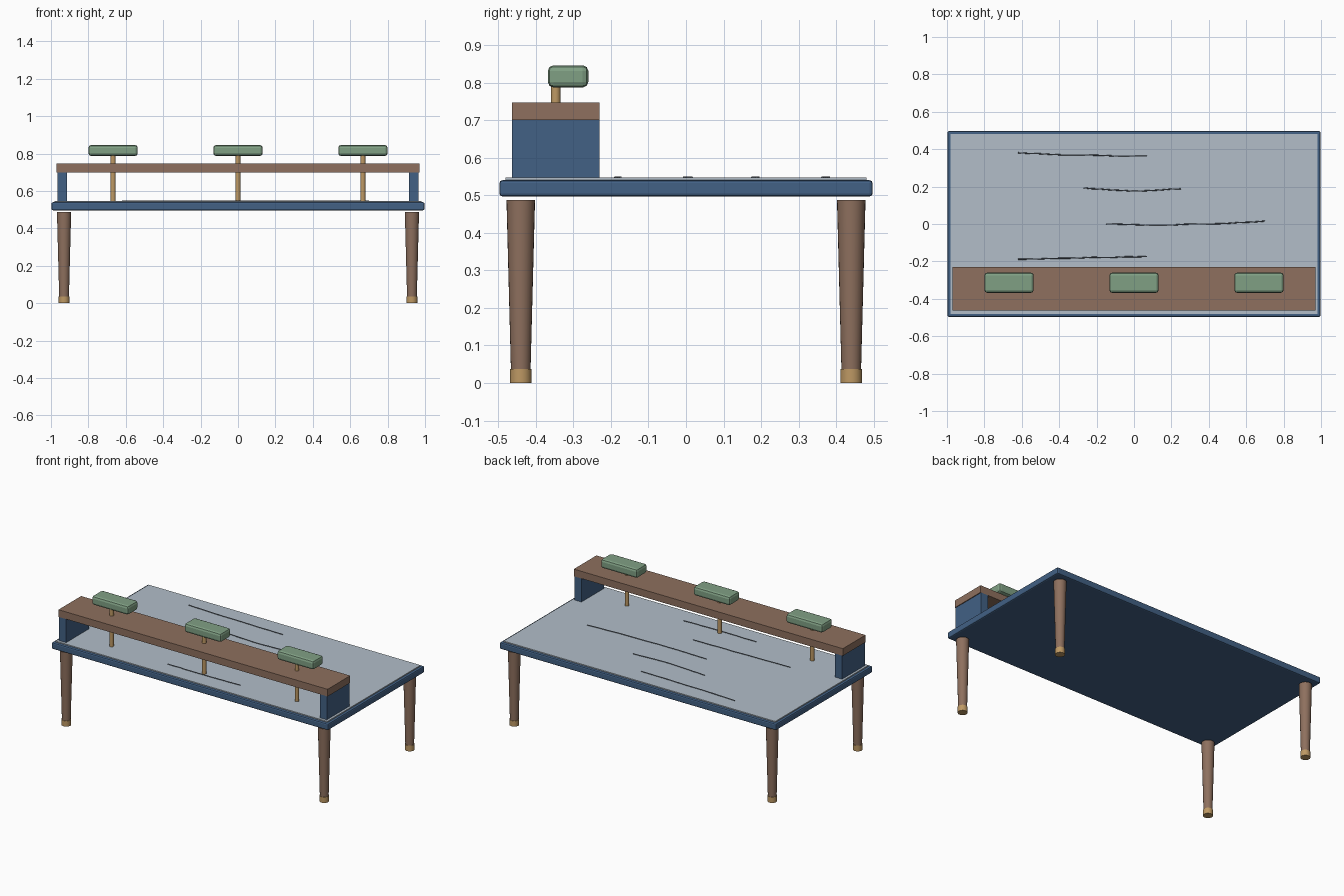
import bpy, math, random

if "Cube" in bpy.data.objects:
    bpy.data.objects.remove(bpy.data.objects["Cube"])

random.seed(4)


def material(name, rgb):
    m = bpy.data.materials.new(name)
    lin = [((c / 255 + 0.055) / 1.055) ** 2.4 for c in rgb]
    m.diffuse_color = (*lin, 1)
    m.use_nodes = True
    m.node_tree.nodes["Principled BSDF"].inputs["Base Color"].default_value = m.diffuse_color
    return m


BLUE = material("navy_blue", (66, 97, 133))
BROWN = material("walnut_brown", (142, 112, 94))
BRASS = material("brass", (190, 153, 100))
GREEN = material("sage_green", (128, 160, 132))
STONE = material("pale_stone", (178, 190, 201))
VEIN = material("vein_grey", (85, 92, 102))


def finish(name, mat):
    ob = bpy.context.object
    ob.name = name
    ob.data.materials.append(mat)
    return ob


def box(name, x, y, z, mat, bevel=0, segments=2):
    """Box from (min, max) ranges, with optional rounded edges."""
    bpy.ops.mesh.primitive_cube_add(
        size=1, location=[(a + b) / 2 for a, b in (x, y, z)])
    ob = finish(name, mat)
    ob.scale = [b - a for a, b in (x, y, z)]
    bpy.ops.object.transform_apply(location=False, rotation=False, scale=True)
    if bevel:
        mod = ob.modifiers.new("rounded_edges", 'BEVEL')
        mod.width, mod.segments = bevel, segments
    return ob


def rod(name, x, y, z, r_low, r_top, mat, sides=24):
    bpy.ops.mesh.primitive_cone_add(
        vertices=sides, radius1=r_low, radius2=r_top, depth=z[1] - z[0],
        location=(x, y, sum(z) / 2))
    ob = finish(name, mat)
    bpy.ops.object.shade_smooth_by_angle(angle=math.radians(40))
    return ob


# Table top with inset stone panel
box("table_top", (-0.997, 0.997), (-0.497, 0.497), (0.497, 0.54), BLUE, 0.008)
box("stone_panel", (-0.98, 0.98), (-0.48, 0.48), (0.53, 0.547), STONE)

# Thin wavy veins on the stone: start x, end x, start y, middle y, end y
for x0, x1, y0, ym, y1 in [(-0.62, 0.07, 0.382, 0.368, 0.364),
                           (-0.27, 0.25, 0.195, 0.177, 0.190),
                           (-0.15, 0.70, 0.000, -0.003, 0.014),
                           (-0.62, 0.07, -0.190, -0.180, -0.174),
                           (-0.25, 0.27, -0.365, -0.367, -0.362)]:
    curve = bpy.data.curves.new("vein", 'CURVE')
    curve.dimensions = '3D'
    curve.bevel_depth, curve.bevel_resolution = 0.003, 1
    curve.use_fill_caps = True
    spline = curve.splines.new('POLY')
    n = 12
    spline.points.add(n)
    for i, p in enumerate(spline.points):
        t = i / n
        y = (1 - t) ** 2 * y0 + 2 * t * (1 - t) * (2 * ym - (y0 + y1) / 2) + t * t * y1
        p.co = (x0 + (x1 - x0) * t, y + random.uniform(-0.002, 0.002), 0.5475, 1)
    curve.materials.append(VEIN)
    bpy.context.collection.objects.link(bpy.data.objects.new("stone_vein", curve))

# Tapered legs with brass feet
for sx in (-1, 1):
    for sy in (-1, 1):
        rod("leg", sx * 0.93, sy * 0.44, (0.03, 0.487), 0.026, 0.038, BROWN)
        rod("foot", sx * 0.93, sy * 0.44, (0, 0.037), 0.029, 0.029, BRASS)

# Raised shelf on two side supports
box("shelf", (-0.97, 0.97), (-0.463, -0.23), (0.70, 0.747), BROWN)
for s in (-1, 1):
    box("shelf_support", sorted((s * 0.915, s * 0.965)), (-0.463, -0.23),
        (0.545, 0.70), BLUE)

# Lamps: brass posts through the shelf with rounded green heads
for x in (-0.668, 0, 0.668):
    rod("lamp_post", x, -0.347, (0.545, 0.80), 0.013, 0.013, BRASS, 16)
    box("lamp_head", (x - 0.132, x + 0.132), (-0.368, -0.26), (0.787, 0.846),
        GREEN, 0.015)
